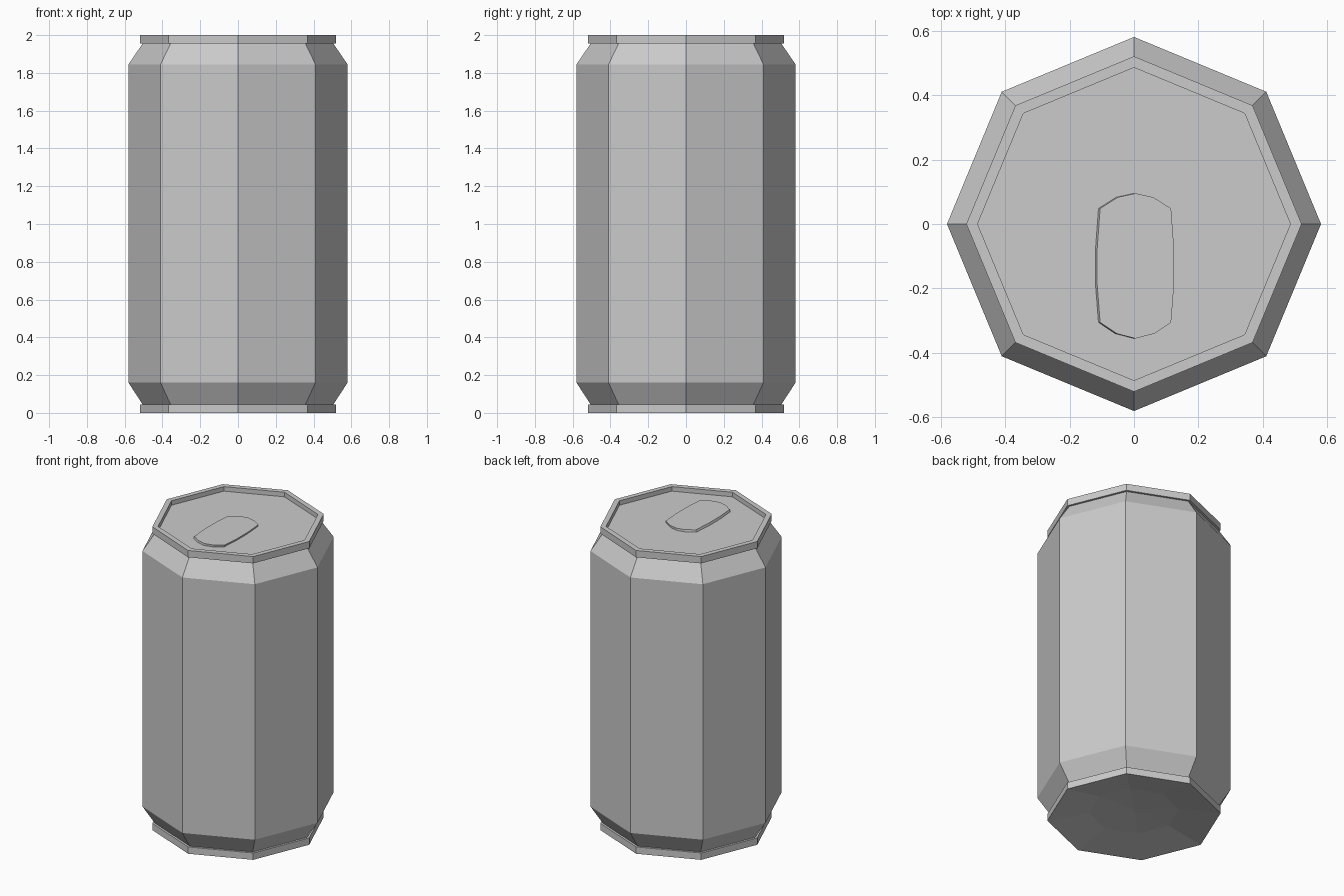
import bpy, bmesh
from math import cos, sin, pi

if "Cube" in bpy.data.objects:
    bpy.data.objects.remove(bpy.data.objects["Cube"])

SIDES = 8


def add_object(name, bm):
    bmesh.ops.recalc_face_normals(bm, faces=bm.faces)
    mesh = bpy.data.meshes.new(name)
    bm.to_mesh(mesh)
    bm.free()
    obj = bpy.data.objects.new(name, mesh)
    bpy.context.collection.objects.link(obj)
    return obj


def skin(bm, rings):
    """Bridge consecutive vertex rings with quads."""
    for a, b in zip(rings, rings[1:]):
        n = len(a)
        for i in range(n):
            j = (i + 1) % n
            bm.faces.new((a[i], a[j], b[j], b[i]))


# Can shell: (radius, height) from domed base, up the side, over the rim to the lid
profile = [(0.27, 0.04), (0.52, 0.0), (0.52, 0.045), (0.505, 0.045),
           (0.58, 0.16), (0.58, 1.845), (0.505, 1.955), (0.52, 1.955),
           (0.52, 2.0), (0.485, 2.0), (0.485, 1.97)]
bm = bmesh.new()
rings = [[bm.verts.new((r * cos(2 * pi * i / SIDES), r * sin(2 * pi * i / SIDES), z))
          for i in range(SIDES)] for r, z in profile]
skin(bm, rings)
bm.faces.new(rings[-1])
# Faceted centre of the concave base
hub = bm.verts.new((0, 0, 0.055))
for i in range(SIDES):
    bm.faces.new((hub, rings[0][i], rings[0][(i + 1) % SIDES]))
add_object("can_body", bm)

# Pull tab: rounded outline mirrored across its long axis, top slightly offset
half = [(0.055, 0.083), (0.11, 0.048), (0.119, -0.075),
        (0.119, -0.19), (0.11, -0.305), (0.058, -0.34)]
outline = [(0, 0.095)] + half + [(0, -0.355)] + [(-x, y) for x, y in reversed(half)]
bm = bmesh.new()
levels = [(-0.001, 1.968), (0.005, 1.984)]
rings = [[bm.verts.new((x + dx, y, z)) for x, y in outline] for dx, z in levels]
skin(bm, rings)
bm.faces.new(rings[0])
bm.faces.new(rings[1])
add_object("pull_tab", bm)
